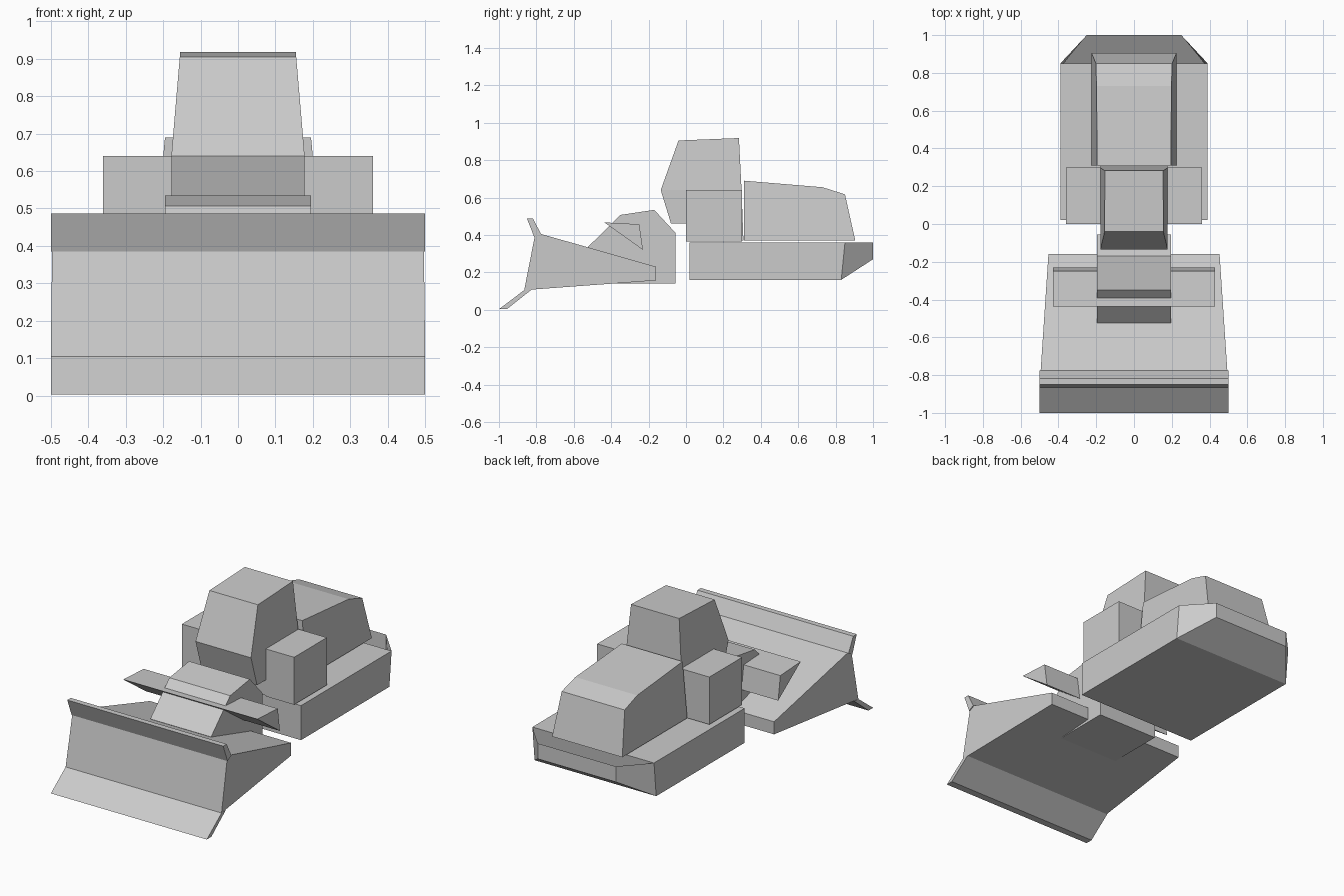
import bpy, bmesh

if "Cube" in bpy.data.objects:
    bpy.data.objects.remove(bpy.data.objects["Cube"])


def mesh_object(name, verts, faces):
    me = bpy.data.meshes.new(name)
    me.from_pydata(verts, [], faces)
    bm = bmesh.new()
    bm.from_mesh(me)
    bmesh.ops.recalc_face_normals(bm, faces=bm.faces)
    bm.to_mesh(me)
    bm.free()
    ob = bpy.data.objects.new(name, me)
    bpy.context.collection.objects.link(ob)
    return ob


def prism(name, profile, width, centre=0.0):
    """Closed side profile of (y, z), spread across x to +-width(y, z)."""
    if not callable(width):
        value = width
        width = lambda y, z: value
    n = len(profile)
    verts = [(centre + s * width(y, z), y, z) for s in (-1, 1) for y, z in profile]
    faces = [tuple(range(n)), tuple(range(n, 2 * n))]
    faces += [(i, (i + 1) % n, n + (i + 1) % n, n + i) for i in range(n)]
    return mesh_object(name, verts, faces)


# Blade: narrowing wedge body, raised rim and ground cutting edge
prism("blade_body",
      [(-.865, .105), (-.81, .385), (-.775, .405), (-.16, .23), (-.16, .157)],
      lambda y, z: .5 - .047 * (y + .865) / .705)
prism("blade_rim", [(-.81, .385), (-.85, .487), (-.818, .487), (-.775, .405)], .5)
prism("cutting_edge", [(-1, .003), (-.958, .003), (-.825, .108), (-.865, .105)], .5)

# Centre housing with the cross wing passing through it
prism("centre_housing",
      [(-.525, .335), (-.35, .507), (-.17, .534), (-.055, .41), (-.055, .14), (-.44, .14)], .195)
prism("cross_wing", [(-.437, .467), (-.25, .457), (-.23, .32)], .43)

# Rear chassis box
prism("rear_chassis", [(.02, .16), (.83, .16), (.85, .36), (.02, .36)], .39)

# Open-topped counterweight shell with chamfered corners
mesh_object("counterweight",
            [(-.39, .83, .16), (.39, .83, .16), (-.39, .85, .36), (.39, .85, .36),
             (-.25, 1, .27), (.25, 1, .27), (-.25, 1, .36), (.25, 1, .36)],
            [(0, 1, 5, 4), (4, 5, 7, 6), (0, 4, 6, 2), (1, 3, 7, 5)])

# Engine hood, sides leaning inward
prism("engine_hood",
      [(.31, .37), (.31, .69), (.73, .655), (.85, .617), (.905, .37)],
      lambda y, z: .225 - .03 * (z - .37) / .32)

# Cab: straight lower part, tapered upper part
prism("cab_lower",
      [(-.135, .64), (-.08, .46), (0, .46), (0, .37), (.307, .37), (.297, .64)], .178)
prism("cab_upper", [(-.135, .64), (-.04, .905), (.283, .918), (.297, .64)],
      lambda y, z: .178 - .023 * (z - .64) / .27)

# Side tanks beside the cab
for side, label in ((-1, "left"), (1, "right")):
    prism("side_tank_" + label, [(0, .365), (.3, .365), (.3, .64), (0, .64)], .091, side * .269)
